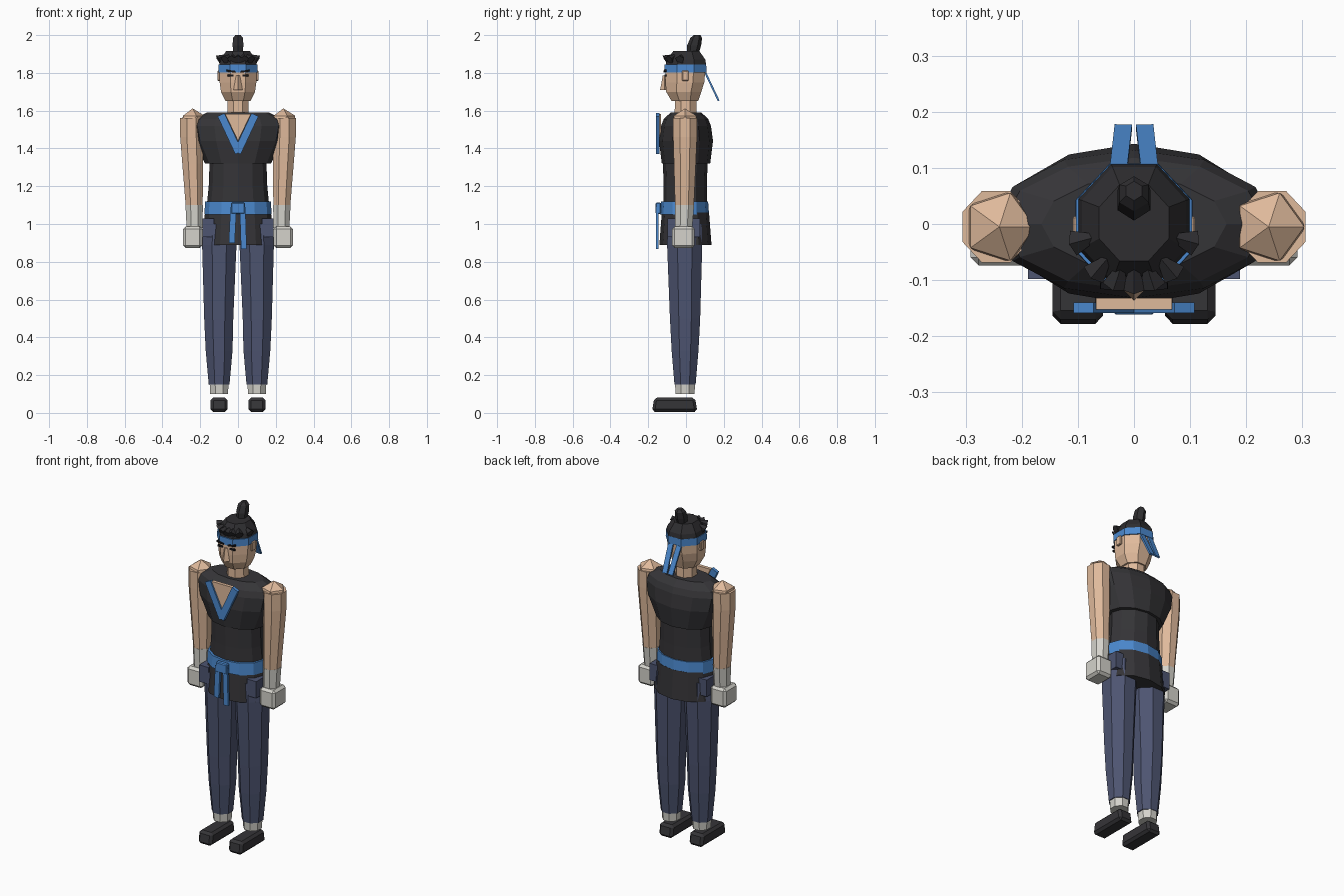
import bpy, bmesh, math
from mathutils import Vector, Matrix

old = bpy.data.objects.get("Cube")
if old:
    bpy.data.objects.remove(old, do_unlink=True)


def material(name, rgb):
    m = bpy.data.materials.new(name)
    m.use_nodes = True
    m.diffuse_color = (*rgb, 1)
    m.node_tree.nodes["Principled BSDF"].inputs["Base Color"].default_value = (*rgb, 1)
    return m


SKIN = material("skin", (0.74, 0.49, 0.33))
BLUE = material("blue cloth", (0.07, 0.25, 0.62))
TUNIC = material("charcoal cloth", (0.036, 0.035, 0.039))
PANTS = material("slate cloth", (0.075, 0.09, 0.165))
WRAP = material("pale wrap", (0.66, 0.65, 0.60))
HAIR = material("dark hair", (0.028, 0.027, 0.030))
INK = material("eye black", (0.008, 0.008, 0.01))


def finish(name, bm, mat):
    bmesh.ops.recalc_face_normals(bm, faces=bm.faces)
    mesh = bpy.data.meshes.new(name)
    bm.to_mesh(mesh)
    bm.free()
    mesh.materials.append(mat)
    ob = bpy.data.objects.new(name, mesh)
    bpy.context.collection.objects.link(ob)
    return ob


def loft(name, mat, rings, n=8, flat=True):
    """Closed tube through rings (z, centre x, centre y, radius x, radius y)."""
    bm = bmesh.new()
    phase = math.pi / n if flat else 0
    grow = 1 / math.cos(math.pi / n) if flat else 1
    loops = []
    for z, cx, cy, rx, ry in rings:
        angles = [phase + 2 * math.pi * i / n for i in range(n)]
        loops.append([bm.verts.new((cx + rx * grow * math.cos(a),
                                    cy + ry * grow * math.sin(a), z)) for a in angles])
    for a, b in zip(loops, loops[1:]):
        for i in range(n):
            j = (i + 1) % n
            bm.faces.new((a[i], a[j], b[j], b[i]))
    bm.faces.new(loops[0])
    bm.faces.new(loops[-1])
    return finish(name, bm, mat)


def box(name, mat, centre, size, bevel=0, rot=None, taper=1):
    bm = bmesh.new()
    bmesh.ops.create_cube(bm, size=1)
    for v in bm.verts:
        if v.co.z > 0:
            v.co.y *= taper
        v.co = Vector(a * b for a, b in zip(v.co, size))
    if bevel:
        bmesh.ops.bevel(bm, geom=bm.edges[:], offset=bevel, segments=1, affect='EDGES')
    bm.transform(Matrix.Translation(centre) @ (rot or Matrix()))
    return finish(name, bm, mat)


def strip(name, mat, start, end, width, thick, side=(1, 0, 0)):
    """Straight strap from start to end, its width lying along side."""
    start, end = Vector(start), Vector(end)
    along = (end - start).normalized()
    normal = along.cross(Vector(side)).normalized()
    across = normal.cross(along)
    rot = Matrix((across, normal, along)).transposed().to_4x4()
    return box(name, mat, (start + end) / 2, (width, thick, (end - start).length), rot=rot)


# Legs, feet, arms and hands
for side, s in (("left", 1), ("right", -1)):
    box(side + "_shoe", TUNIC, (s * 0.1, -0.06, 0.043), (0.09, 0.24, 0.075), 0.014, taper=0.9)
    loft(side + "_ankle_wrap", WRAP, [(0.1, s * 0.1, -0.005, 0.047, 0.05),
                                      (0.155, s * 0.1, -0.005, 0.05, 0.053)])
    loft(side + "_trouser_leg", PANTS, [
        (0.15, s * 0.1, -0.005, 0.055, 0.056), (0.33, s * 0.1, -0.005, 0.071, 0.071),
        (0.5, s * 0.102, -0.005, 0.077, 0.08), (0.89, s * 0.099, -0.007, 0.091, 0.093),
        (1.0, s * 0.098, -0.007, 0.088, 0.09)])
    box(side + "_hip_panel", PANTS, (s * 0.158, -0.012, 0.98), (0.062, 0.172, 0.1))
    loft(side + "_arm", SKIN, [
        (1.1, s * 0.232, -0.008, 0.045, 0.05), (1.32, s * 0.24, -0.006, 0.055, 0.058),
        (1.46, s * 0.246, -0.005, 0.06, 0.063), (1.56, s * 0.246, -0.005, 0.06, 0.064)])
    loft(side + "_wrist_wrap", WRAP, [(0.98, s * 0.23, -0.012, 0.042, 0.045),
                                      (1.1, s * 0.232, -0.008, 0.046, 0.051)])
    box(side + "_hand", WRAP, (s * 0.24, -0.014, 0.93), (0.102, 0.12, 0.115), 0.014)
    box(side + "_thumb", SKIN, (s * 0.188, -0.03, 0.945), (0.018, 0.03, 0.025), 0.005)
    bm = bmesh.new()
    bmesh.ops.create_icosphere(bm, subdivisions=1, radius=0.071)
    bm.transform(Matrix.Translation((s * 0.24, -0.005, 1.541)))
    finish(side + "_shoulder", bm, SKIN)

# Tunic
loft("tunic_skirt", TUNIC, [(0.89, 0, -0.003, 0.19, 0.138), (1.06, 0, -0.003, 0.175, 0.125)], 12, False)
loft("tunic_waist", TUNIC, [(1.1, 0, -0.004, 0.165, 0.116), (1.2, 0, -0.004, 0.155, 0.115),
                            (1.34, 0, -0.004, 0.15, 0.118)], 12, False)
loft("tunic_chest", TUNIC, [
    (1.32, 0, 0, 0.175, 0.128), (1.44, 0, 0, 0.232, 0.143), (1.52, 0, 0, 0.25, 0.132),
    (1.555, 0, 0, 0.235, 0.118), (1.59, 0, 0, 0.165, 0.082)], 12, False)

# Belt with knot and hanging ends
loft("belt", BLUE, [(1.05, 0, -0.008, 0.178, 0.13), (1.12, 0, -0.008, 0.174, 0.125)], 12, False)
box("belt_knot", BLUE, (0, -0.147, 1.083), (0.075, 0.028, 0.06), 0.005)
strip("belt_end_left", BLUE, (0.024, -0.152, 1.09), (0.031, -0.152, 0.868), 0.03, 0.014)
strip("belt_end_right", BLUE, (-0.024, -0.152, 1.09), (-0.033, -0.152, 0.9), 0.032, 0.014)

# Open neckline: bare chest wedge framed by two collar bands
bm = bmesh.new()
wedge = [bm.verts.new((x, -0.152, z)) for x, z in ((-0.068, 1.582), (0.068, 1.582), (0, 1.44))]
face = bm.faces.new(wedge)
extruded = bmesh.ops.extrude_face_region(bm, geom=[face])
for v in extruded["geom"]:
    if isinstance(v, bmesh.types.BMVert):
        v.co.y += 0.02
finish("bare_chest", bm, SKIN)
for side, s in (("left", 1), ("right", -1)):
    strip(side + "_collar", BLUE, (s * 0.09, -0.149, 1.578), (-s * 0.004, -0.149, 1.378), 0.04, 0.019)

# Neck, head and face
loft("neck", SKIN, [(1.56, 0, -0.002, 0.057, 0.058), (1.67, 0, -0.002, 0.055, 0.057)])
loft("head", SKIN, [
    (1.65, 0, -0.006, 0.066, 0.07), (1.7, 0, -0.012, 0.09, 0.093),
    (1.75, 0, -0.006, 0.097, 0.103), (1.83, 0, -0.003, 0.1, 0.106)])
bm = bmesh.new()
bmesh.ops.create_cone(bm, cap_ends=True, segments=4, radius1=0.024, radius2=0.01, depth=0.075)
bm.transform(Matrix.Translation((0, -0.113, 1.748)))
finish("nose", bm, SKIN)
for side, s in (("left", 1), ("right", -1)):
    box(side + "_ear", SKIN, (s * 0.1, -0.003, 1.785), (0.018, 0.035, 0.055), 0.004)
    box(side + "_eye", INK, (s * 0.04, -0.109, 1.786), (0.032, 0.009, 0.011))
    strip(side + "_brow", INK, (s * 0.014, -0.112, 1.806), (s * 0.06, -0.11, 1.812), 0.01, 0.012, (0, 0, 1))

# Headband and its trailing ends
loft("headband", BLUE, [(1.803, 0, -0.003, 0.104, 0.111), (1.845, 0, -0.003, 0.103, 0.11)])
for side, s in (("left", 1), ("right", -1)):
    strip(side + "_headband_tail", BLUE, (s * 0.027, 0.103, 1.8), (s * 0.019, 0.173, 1.652), 0.031, 0.01)

# Hair cap, fringe tufts and topknot
loft("hair_cap", HAIR, [(1.842, 0, 0, 0.1, 0.107), (1.87, 0, 0, 0.093, 0.102),
                        (1.917, 0, 0.002, 0.062, 0.068)])
for i, deg in enumerate((-165, -130, -108, -90, -72, -50, -15)):
    a = math.radians(deg)
    out = Vector((math.cos(a), math.sin(a), 0))
    inward = (-out + Vector((0, 0, 0.55))).normalized()
    bm = bmesh.new()
    bmesh.ops.create_cone(bm, cap_ends=True, segments=5, radius1=0.024, radius2=0, depth=0.06)
    place = Matrix.Translation(out * 0.082 + Vector((0, -0.005, 1.885)))
    bm.transform(place @ inward.to_track_quat('Z', 'Y').to_matrix().to_4x4())
    finish(f"fringe_tuft_{i + 1}", bm, HAIR)
loft("topknot", HAIR, [(1.9, 0, 0.036, 0.023, 0.026), (1.945, 0, 0.043, 0.029, 0.032),
                       (1.985, 0, 0.054, 0.026, 0.027), (2.0, 0, 0.059, 0.014, 0.015)], 6)
